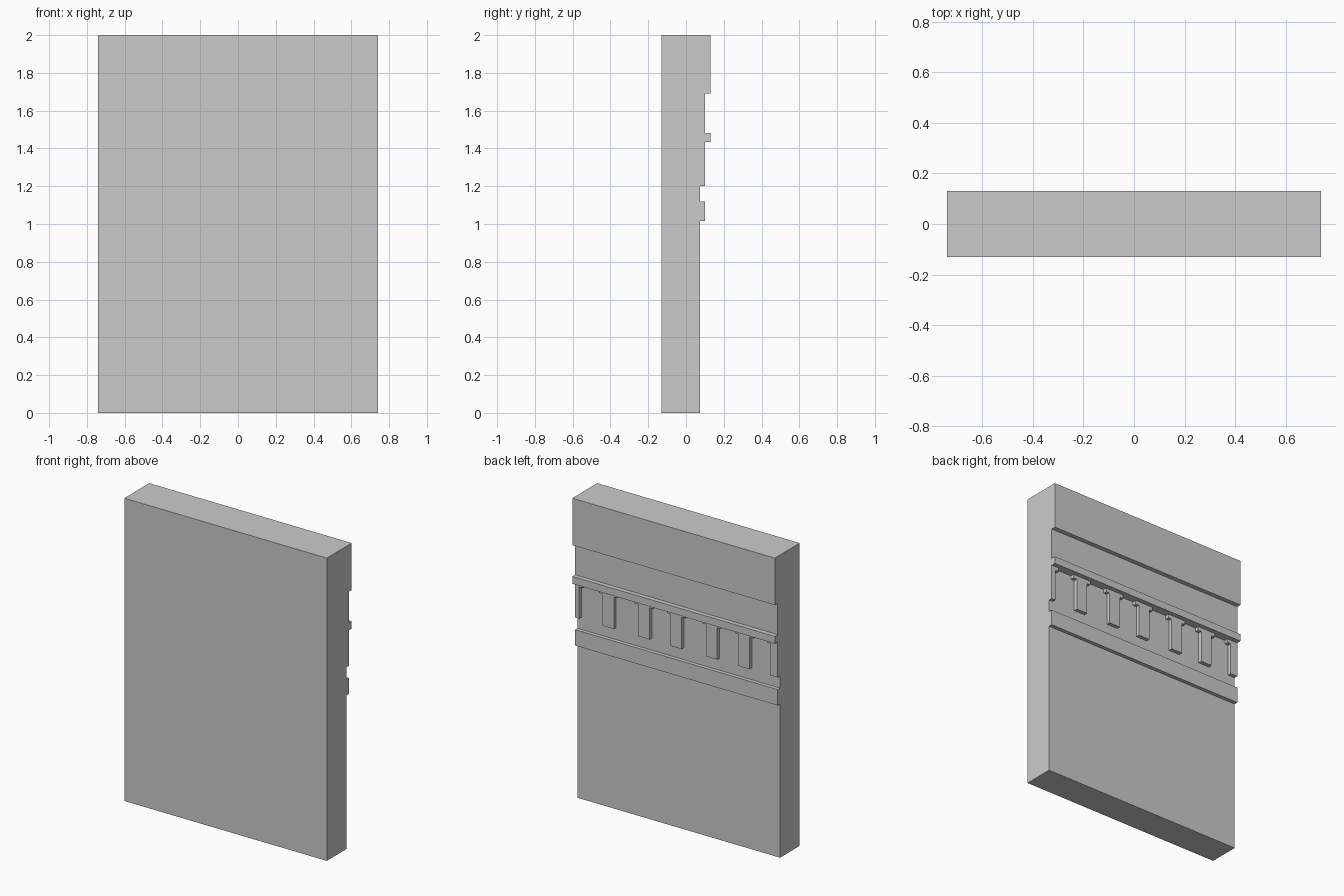
import bpy, bmesh
from mathutils import Vector

if "Cube" in bpy.data.objects:
    bpy.data.objects.remove(bpy.data.objects["Cube"])

HALF = 0.74


def prism(name, outline, offset):
    """Extrude a planar outline along offset into a closed solid."""
    bm = bmesh.new()
    face = bm.faces.new([bm.verts.new(p) for p in outline])
    ext = bmesh.ops.extrude_face_region(bm, geom=[face], use_keep_orig=True)
    moved = [g for g in ext["geom"] if isinstance(g, bmesh.types.BMVert)]
    bmesh.ops.translate(bm, verts=moved, vec=Vector(offset))
    bmesh.ops.recalc_face_normals(bm, faces=bm.faces)
    mesh = bpy.data.meshes.new(name)
    bm.to_mesh(mesh)
    bm.free()
    obj = bpy.data.objects.new(name, mesh)
    bpy.context.collection.objects.link(obj)
    return obj


# Wall slab with the stepped string courses on its back face (y, z profile)
profile = [(-0.13, 0), (0.075, 0), (0.075, 1.015), (0.10, 1.015),
           (0.10, 1.12), (0.075, 1.12), (0.075, 1.435), (0.13, 1.435),
           (0.13, 1.483), (0.10, 1.483), (0.10, 1.69), (0.13, 1.69),
           (0.13, 2), (-0.13, 2)]
prism("wall", [(-HALF, y, z) for y, z in profile], (2 * HALF, 0, 0))

# Hanging pilaster strips with a small shoulder either side at the top
BOTTOM, SHOULDER, TOP = 1.20, 1.41, 1.44
W, LEDGE = 0.041, 0.026
for i, cx in enumerate([-0.728, -0.494, -0.257, 0.003, 0.238, 0.499, 0.752]):
    shape = [(-W, BOTTOM), (W, BOTTOM), (W, SHOULDER), (W + LEDGE, SHOULDER),
             (W + LEDGE, TOP), (-W - LEDGE, TOP), (-W - LEDGE, SHOULDER),
             (-W, SHOULDER)]
    # Strips at the ends are cut off flush with the wall
    pts = []
    for x, z in shape:
        p = (max(-HALF, min(HALF, cx + x)), 0.06, z)
        if p not in pts:
            pts.append(p)
    prism(f"strip_{i + 1}", pts, (0, 0.04, 0))
